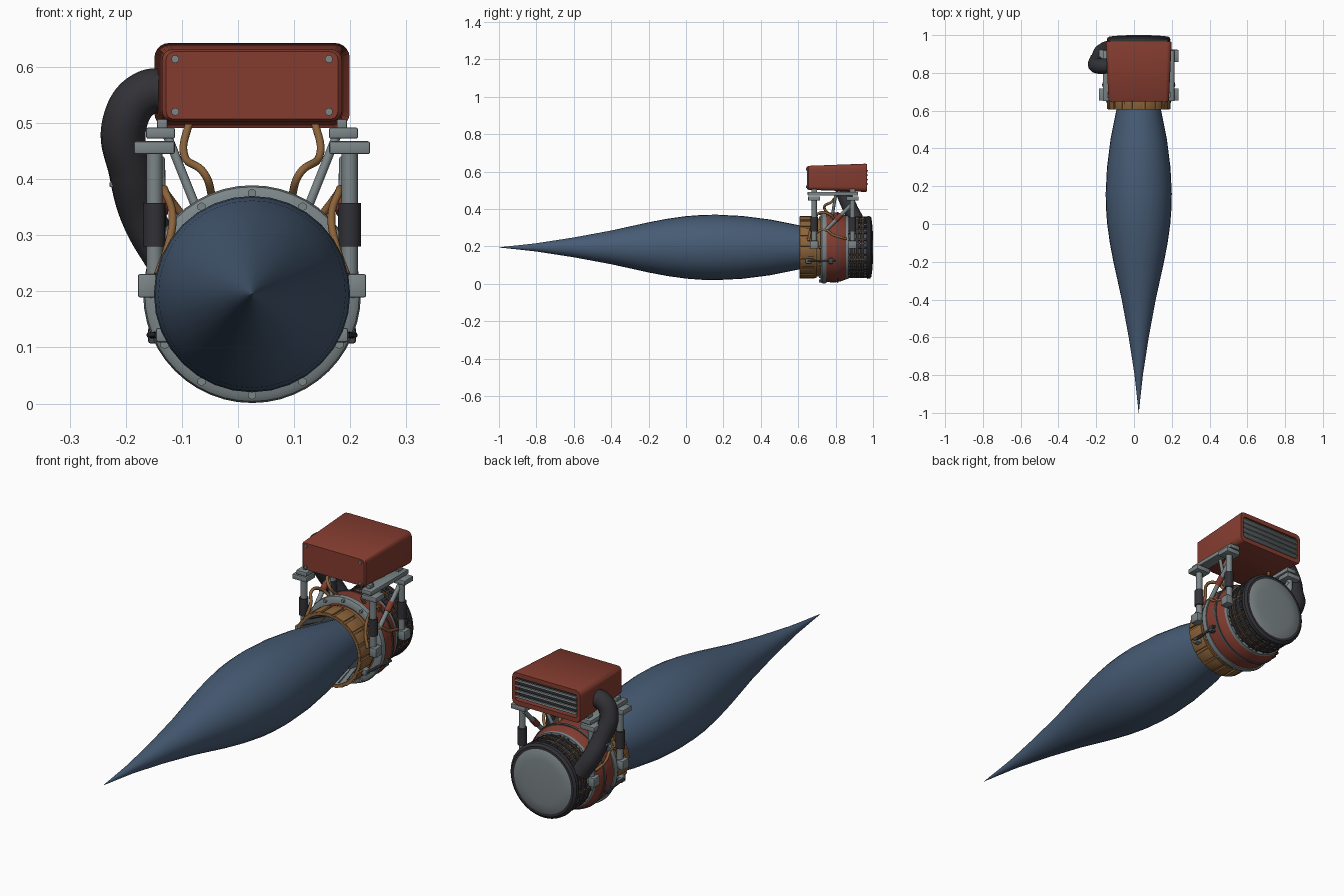
import bpy, bmesh, math
from mathutils import Vector, Matrix

if "Cube" in bpy.data.objects:
    bpy.data.objects.remove(bpy.data.objects["Cube"])

CX, CZ = 0.025, 0.195          # engine axis runs along y


def mat(name, c):
    m = bpy.data.materials.new(name)
    m.diffuse_color = (*c, 1)
    m.use_nodes = True
    m.node_tree.nodes["Principled BSDF"].inputs["Base Color"].default_value = m.diffuse_color
    return m


BLUE = mat("flame_blue", (0.062, 0.105, 0.175))
RED = mat("rust_red", (0.23, 0.045, 0.029))
GREY = mat("metal_grey", (0.20, 0.235, 0.245))
DARK = mat("rubber_dark", (0.032, 0.032, 0.038))
BROWN = mat("copper_brown", (0.26, 0.125, 0.042))
SLATE = mat("dark_steel", (0.065, 0.075, 0.085))


def finish(bm, name, material, smooth=35):
    bmesh.ops.recalc_face_normals(bm, faces=bm.faces)
    me = bpy.data.meshes.new(name)
    bm.to_mesh(me)
    bm.free()
    ob = bpy.data.objects.new(name, me)
    bpy.context.collection.objects.link(ob)
    me.materials.append(material)
    if smooth:
        bpy.ops.object.select_all(action='DESELECT')
        ob.select_set(True)
        bpy.context.view_layer.objects.active = ob
        bpy.ops.object.shade_smooth_by_angle(angle=math.radians(smooth))
    return ob


def loft(name, rings, material, closed=False, smooth=35):
    """Skin a list of equally long point rings; open lofts get end caps."""
    bm = bmesh.new()
    vs = [[bm.verts.new(p) for p in r] for r in rings]
    n = len(vs[0])
    pairs = list(zip(vs, vs[1:])) + ([(vs[-1], vs[0])] if closed else [])
    for a, b in pairs:
        for i in range(n):
            bm.faces.new((a[i], a[(i + 1) % n], b[(i + 1) % n], b[i]))
    if not closed:
        bm.faces.new(vs[0])
        bm.faces.new(vs[-1])
    return finish(bm, name, material, smooth)


def polar(r, a, y):
    return Vector((CX + r * math.sin(a), y, CZ + r * math.cos(a)))


def lathe(name, prof, material, seg=48, closed=False, smooth=35):
    """Turn (y, radius) pairs around the engine axis."""
    rings = [[polar(r, math.tau * i / seg, y) for i in range(seg)] for y, r in prof]
    return loft(name, rings, material, closed, smooth)


def band(name, y0, y1, r0, r1, material, thick=0.012):
    return lathe(name, [(y0, r0 - thick), (y0, r0), (y1, r1), (y1, r1 - thick)], material, closed=True)


def box(name, c, s, material, bevel=0.004, rot=None):
    bm = bmesh.new()
    bmesh.ops.create_cube(bm, size=1)
    bmesh.ops.scale(bm, vec=s, verts=bm.verts)
    if bevel:
        bmesh.ops.bevel(bm, geom=bm.edges[:], offset=bevel, segments=2, profile=0.5, affect='EDGES')
    bmesh.ops.transform(bm, matrix=Matrix.Translation(c) @ (rot or Matrix()), verts=bm.verts)
    return finish(bm, name, material)


def rod(name, a, b, r, material, seg=16):
    a, b = Vector(a), Vector(b)
    bm = bmesh.new()
    m = Matrix.Translation((a + b) / 2) @ (b - a).to_track_quat('Z', 'Y').to_matrix().to_4x4()
    bmesh.ops.create_cone(bm, cap_ends=True, segments=seg, radius1=r, radius2=r, depth=(b - a).length, matrix=m)
    return finish(bm, name, material)


def tube(name, pts, r, material, res=8):
    cu = bpy.data.curves.new(name, 'CURVE')
    cu.dimensions = '3D'
    cu.bevel_depth, cu.bevel_resolution, cu.resolution_u, cu.use_fill_caps = r, 4, res, True
    sp = cu.splines.new('BEZIER')
    sp.bezier_points.add(len(pts) - 1)
    for bp, p in zip(sp.bezier_points, pts):
        bp.co = p
        bp.handle_left_type = bp.handle_right_type = 'AUTO'
    cu.materials.append(material)
    ob = bpy.data.objects.new(name, cu)
    bpy.context.collection.objects.link(ob)
    return ob


# Exhaust flame
lathe("flame", [(-1, .0005), (-.9, .011), (-.8, .022), (-.6, .053), (-.4, .09), (-.2, .134), (-.1, .153), (0, .167),
                (.08, .173), (.16, .175), (.3, .168), (.45, .149), (.6, .119), (.72, .095)], BLUE, 32, smooth=60)

# Nozzle: copper shell, grey ribbed liner and petals
lathe("nozzle_shell", [(.607, .152), (.607, .164), (.725, .154), (.725, .125)], BROWN, closed=True)
lathe("nozzle_liner", [(.609, .151), (.612, .153), (.72, .126), (.72, .12)], GREY, closed=True)
lathe("nozzle_back", [(.715, .14), (.73, .14)], SLATE)
for i in range(18):
    a = math.tau * i / 18
    turn = Matrix.Rotation(a, 4, 'Y')
    box("nozzle_petal", polar(.163, a, .648), (.046, .08, .008), BROWN, .002, turn)
    rod("liner_rib", polar(.149, a, .615), polar(.124, a, .715), .004, SLATE, 6)
band("nozzle_hoop", .685, .697, .165, .165, BROWN)

# Main body: flange, red casing and trim rings
lathe("flange_ring", [(.72, .16), (.72, .182), (.726, .191), (.736, .194), (.75, .191), (.75, .16)], GREY, closed=True)
lathe("red_casing", [(.745, .15), (.745, .186), (.80, .187), (.83, .181), (.862, .168), (.862, .15)], RED, 48)
band("casing_seam", .806, .815, .190, .188, SLATE)
band("casing_rear_ring", .855, .868, .171, .169, GREY)
for i in range(12):
    a = math.tau * i / 12
    rod("flange_bolt", polar(.18, a, .712), polar(.18, a, .73), .008, GREY, 6)

# Rear cage with hoops, bars and copper wires
lathe("cage_core", [(.86, .151), (.975, .151)], SLATE)
for y in (.885, .915, .945):
    band("cage_hoop", y - .006, y + .006, .165, .165, DARK)
for i in range(24):
    a = math.tau * i / 24
    box("cage_bar", polar(.157, a, .918), (.010, .11, .014), DARK, .002, Matrix.Rotation(a, 4, 'Y'))
    if i % 2:
        b = a + math.tau / 48
        rod("cage_wire", polar(.162, b, .865), polar(.162, b, .972), .0035, BROWN, 6)
for y in (.90, .932):
    band("copper_hoop", y - .003, y + .003, .163, .163, BROWN)
lathe("end_ring", [(.966, .14), (.966, .164), (.972, .168), (.985, .166), (.993, .155), (.993, .14)], DARK, closed=True)
lathe("end_cap", [(.97, .152), (.988, .151), (.994, .142), (.998, .10), (1.0, .05), (1.0, .002)], GREY)


# Intake housing: rounded flaring box with a recessed grille
def rounded(y, hx, hz, r):
    pts = []
    for k, (sx, sz) in enumerate(((1, 1), (-1, 1), (-1, -1), (1, -1))):
        for j in range(6):
            a = math.pi / 2 * (k + j / 5)
            pts.append((CX + sx * (hx - r) + r * math.cos(a), y, .567 + sz * (hz - r) + r * math.sin(a)))
    return pts


loft("intake_housing", [rounded(.648, .153, .060, .014), rounded(.655, .160, .064, .018),
                        rounded(.960, .174, .0755, .026), rounded(.967, .171, .073, .024),
                        rounded(.967, .155, .052, .012), rounded(.935, .155, .052, .012)], RED)
loft("grille_back", [rounded(.934, .154, .051, .012), rounded(.940, .154, .051, .012)], DARK)
for i in range(4):
    box("grille_slat", (CX, .961, .531 + .024 * i), (.308, .024, .009), GREY, .003, Matrix.Rotation(.3, 4, 'X'))
for sx in (-1, 1):
    for z in (.52, .614):
        rod("housing_bolt", (CX + sx * .137, .642, z), (CX + sx * .137, .655, z), .007, GREY, 10)

# Mounting frame, both sides
for s in (-1, 1):
    def X(d):
        return CX + s * d
    box("top_rail", (X(.163), .785, .482), (.052, .27, .02), GREY)
    for y in (.685, .89):
        rod("strut", (X(.174), y, .20), (X(.174), y, .455), .0145, GREY)
        rod("strut_sleeve", (X(.174), y, .28), (X(.174), y, .357), .020, DARK)
        box("strut_foot", (X(.187), y, .21), (.033, .045, .042), GREY)
        box("foot_lug", (X(.16), y, .205), (.05, .03, .026), GREY)
        box("strut_head", (X(.174), y, .456), (.073, .065, .023), GREY)
        box("rail_pad", (X(.16), y, .498), (.018, .03, .018), GREY, .002)
    # Braces and side actuator
    rod("long_brace", (X(.165), .895, .435), (X(.162), .73, .27), .010, GREY)
    rod("brace_collar", (X(.164), .83, .37), (X(.1635), .80, .34), .014, RED)
    rod("cross_brace", (X(.15), .80, .475), (X(.10), .78, .35), .008, GREY)
    rod("actuator_rod", (X(.168), .65, .122), (X(.182), .80, .122), .006, DARK)
    box("actuator_end", (X(.158), .655, .122), (.026, .03, .026), GREY)
    box("actuator_mount", (X(.172), .775, .122), (.026, .024, .03), SLATE)
    # Copper hoses
    tube("front_hose", [(X(.168), .655, .23), (X(.150), .665, .28), (X(.142), .69, .34), (X(.155), .71, .378),
                        (X(.150), .77, .37), (X(.12), .80, .33)], .007, BROWN)
    tube("upper_hose", [(X(.07), .77, .365), (X(.085), .74, .41), (X(.12), .78, .44), (X(.11), .83, .51)], .007, BROWN)
    tube("casing_hose", [(X(.160), .68, .26), (X(.166), .74, .29), (X(.176), .79, .26), (X(.172), .86, .24)],
         .006, BROWN)

# Large air duct on the left, with clips
tube("air_duct", [(-.11, .84, .553), (-.165, .835, .553), (-.202, .84, .50), (-.190, .875, .41),
                  (-.168, .915, .33), (-.125, .935, .255)], .040, DARK, 12)
box("duct_clip", (-.222, .87, .43), (.016, .03, .009), GREY, .002)
box("duct_clip", (-.215, .88, .39), (.028, .03, .009), GREY, .002)
